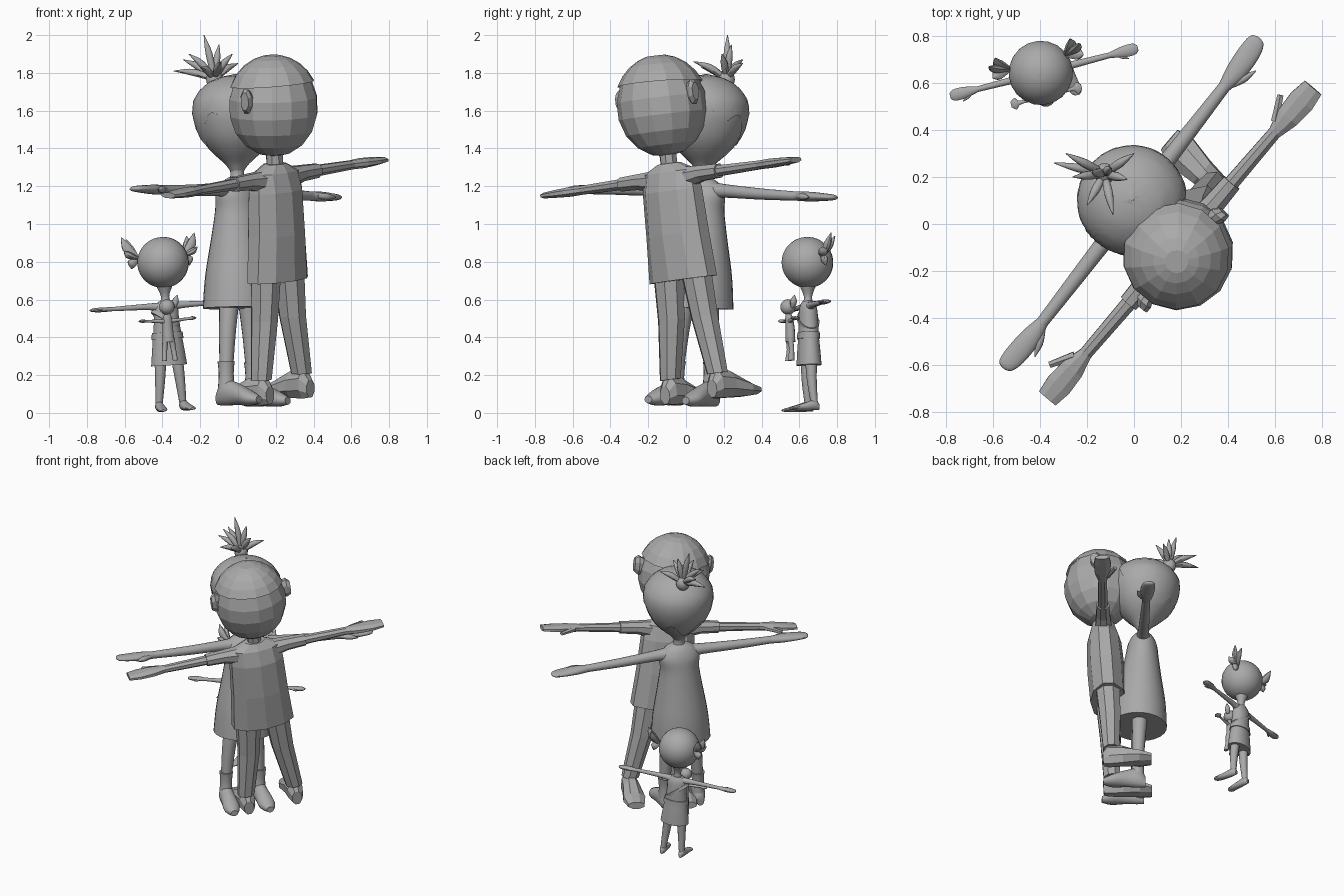
import bpy, math
from mathutils import Vector, Matrix

if "Cube" in bpy.data.objects:
    bpy.data.objects.remove(bpy.data.objects["Cube"])

grey = bpy.data.materials.new("plain_grey")
grey.diffuse_color = (0.4, 0.4, 0.4, 1)
grey.use_nodes = True
grey.node_tree.nodes["Principled BSDF"].inputs["Base Color"].default_value = grey.diffuse_color
X, Y, Z = Vector((1, 0, 0)), Vector((0, 1, 0)), Vector((0, 0, 1))


def frame(origin, turn, roll, pitch):
    """Standing frame of a figure: x is its side, -y its front."""
    R = math.radians
    return (Matrix.Translation(origin) @ Matrix.Rotation(R(turn), 4, 'Z')
            @ Matrix.Rotation(R(roll), 4, 'Y') @ Matrix.Rotation(R(pitch), 4, 'X'))


def make(name, verts, faces, M, smooth):
    me = bpy.data.meshes.new(name)
    me.from_pydata([M @ Vector(v) for v in verts], [], faces)
    me.materials.append(grey)
    ob = bpy.data.objects.new(name, me)
    bpy.context.collection.objects.link(ob)
    bpy.context.view_layer.objects.active = ob
    bpy.ops.object.select_all(action='DESELECT')
    ob.select_set(True)
    bpy.ops.object.mode_set(mode='EDIT')
    bpy.ops.mesh.select_all(action='SELECT')
    bpy.ops.mesh.normals_make_consistent(inside=False)
    bpy.ops.object.mode_set(mode='OBJECT')
    if smooth:
        bpy.ops.object.shade_smooth_by_angle(angle=math.radians(45))
    return ob


def spline(rings, k=4):
    """Smooth interpolation through the rings."""
    out = []
    for i in range(len(rings) - 1):
        p0, p1 = rings[max(i - 1, 0)], rings[i]
        p2, p3 = rings[i + 1], rings[min(i + 2, len(rings) - 1)]
        for j in range(k):
            t = j / k
            out.append([0.5 * (2 * b + (c - a) * t + (2 * a - 5 * b + 4 * c - d) * t * t
                               + (3 * b - a - 3 * c + d) * t ** 3)
                        for a, b, c, d in zip(p0, p1, p2, p3)])
    return out + [list(rings[-1])]


def loft(name, M, rings, axis=None, n=16, smooth=True):
    """Rings (x, y, z, r1, r2) skinned along one axis."""
    axis = (axis or Vector(rings[-1][:3]) - Vector(rings[0][:3])).normalized()
    s = axis.cross(Y if abs(axis.z) > 0.7 else Z).normalized()
    t = axis.cross(s)
    if smooth and len(rings) > 2:
        rings = spline(rings)
    verts, faces = [], []
    for r in rings:
        for i in range(n):
            a = (i + 0.5) * math.tau / n
            verts.append(Vector(r[:3]) + s * (math.cos(a) * max(r[3], .001))
                         + t * (math.sin(a) * max(r[4], .001)))
    for k in range(len(rings) - 1):
        for i in range(n):
            j = (i + 1) % n
            faces.append((k * n + i, k * n + j, k * n + n + j, k * n + n + i))
    faces += [tuple(range(n)), tuple(range(len(verts) - n, len(verts)))]
    return make(name, verts, faces, M, smooth)


def ball(name, M, c, r, rz, n=20, m=12, smooth=True):
    rings = [(c[0], c[1], c[2] - rz * math.cos(math.pi * k / m),
              r * math.sin(math.pi * k / m), r * math.sin(math.pi * k / m)) for k in range(m + 1)]
    loft(name, M, rings, Z, n, smooth)


def hair_shell(name, M, radius, low, top, n, m, smooth):
    """Thin cover on a head, from a lower edge low(angle) up to the crown."""
    verts, faces = [], []
    for k in range(m + 1):
        for i in range(n):
            a = (i + 0.5) * math.tau / n
            z = top - (top - low(a)) * (1 - k / m) ** 1.6
            r = radius(z)
            verts.append((r * math.cos(a), r * math.sin(a), z))
    for k in range(m):
        for i in range(n):
            j = (i + 1) % n
            faces.append((k * n + i, k * n + j, k * n + n + j, k * n + n + i))
    faces.append(tuple(range(m * n, m * n + n)))
    make(name, verts, faces, M, smooth)


def spike(name, M, a, b, r, bend=(0, 0, 0), flat=1.0, n=8):
    mid = (Vector(a) + Vector(b)) / 2 + Vector(bend)
    loft(name, M, [(*a, r * .6, r * .6 * flat), (*mid, r, r * flat), (*b, .002, .002)], n=n)


# ---------------- low-poly man, seen from behind ----------------
man = frame((0.225, 0.065, 0.055), math.degrees(math.atan2(-.76, -.65)), 6.2, -3.5)
lp = dict(n=8, smooth=False)
loft("man_shirt", man, [(0, 0, .655, .215, .12), (0, 0, .9, .195, .125), (0, 0, 1.13, .185, .115),
                        (0, 0, 1.23, .17, .085), (0, 0, 1.275, .07, .055)], Z, 10, False)
loft("man_neck", man, [(0, 0, 1.25, .047, .047), (0, 0, 1.36, .047, .047)], Z, 8, False)
ball("man_head", man, (0, 0, 1.58), .24, .267, 14, 9, False)
hair_shell("man_hair", man, lambda z: .25 * math.sqrt(max(0, 1 - ((z - 1.58) / .275) ** 2)) + .002,
           lambda a: 1.70 + .015 * math.sin(a), 1.85, 14, 4, False)
for s, side in ((-1, "right"), (1, "left")):
    loft(f"man_{side}_leg", man, [(s * .095, 0, .70, .085, .085), (s * .115, 0, .45, .075, .075),
                                  (s * .165, .01, .14, .058, .058)], Z, **lp)
    loft(f"man_{side}_shoe", man, [(s * .165, .07, .06, .035, .05), (s * .165, .03, .085, .055, .085),
                                   (s * .17, -.06, .075, .062, .075), (s * .175, -.17, .045, .08, .045),
                                   (s * .18, -.25, .03, .06, .025)], Y, **lp)
    loft(f"man_{side}_sleeve", man, [(s * .12, 0, 1.19, .06, .06), (s * .22, 0, 1.2, .05, .045),
                                     (s * .34, 0, 1.2, .045, .04)], X, **lp)
    loft(f"man_{side}_arm", man, [(s * .32, 0, 1.2, .035, .032), (s * .64, 0, 1.2, .03, .025)], X, **lp)
    loft(f"man_{side}_hand", man, [(s * .62, 0, 1.2, .03, .025), (s * .71, 0, 1.2, .055, .027),
                                   (s * .80, 0, 1.2, .062, .022), (s * .875, 0, 1.2, .05, .016)], X, **lp)
    loft(f"man_{side}_thumb", man, [(s * .66, -.03, 1.2, .02, .018), (s * .76, -.085, 1.19, .015, .012)],
         n=6, smooth=False)
    loft(f"man_{side}_ear", man, [(s * .20, .01, 1.63, .03, .05), (s * .245, .02, 1.635, .04, .07),
                                  (s * .27, .03, 1.635, .028, .05)], X, **lp)

# ---------------- smooth woman, facing the man ----------------
woman = frame((0.01, 0.035, 0.03), 52.3, 1.5, -2)
loft("woman_dress", woman, [(0, 0, .525, .2, .185), (0, 0, .7, .185, .17), (0, 0, .9, .152, .135),
                            (0, 0, 1.04, .132, .112), (0, 0, 1.13, .138, .098), (0, 0, 1.19, .1, .07),
                            (0, 0, 1.22, .045, .04)], Z, 24)
loft("woman_neck", woman, [(0, 0, 1.18, .06, .05), (0, 0, 1.23, .036, .036), (0, 0, 1.3, .045, .045)], Z)
head = [(1.25, .035), (1.29, .065), (1.35, .13), (1.41, .178), (1.48, .21), (1.56, .228), (1.63, .22),
        (1.69, .18), (1.735, .12), (1.755, .06), (1.762, .001)]
loft("woman_head", woman, [(0, 0, z, r, r) for z, r in head], Z, 24)


def head_radius(z):
    for (z0, r0), (z1, r1) in zip(head, head[1:]):
        if z <= z1:
            return r0 + (r1 - r0) * (z - z0) / (z1 - z0) + .008
    return .01


# hair: long at the back, lobes at the sides, high fringe in front
hair_shell("woman_hair", woman, head_radius,
           lambda a: 1.50 - .13 * math.sin(a) + .05 * math.cos(6 * a), 1.765, 48, 12, True)
for s, side in ((-1, "right"), (1, "left")):
    loft(f"woman_{side}_leg", woman, [(s * .075, 0, .6, .055, .055), (s * .1, 0, .4, .045, .045),
                                      (s * .115, 0, .18, .035, .035)], Z)
    loft(f"woman_{side}_boot_shaft", woman, [(s * .115, .0, .08, .045, .048), (s * .115, .0, .16, .04, .04),
                                             (s * .115, .0, .21, .042, .042), (s * .115, .0, .24, .046, .046)], Z)
    loft(f"woman_{side}_boot", woman, [(s * .115, .055, .045, .025, .035), (s * .115, .01, .075, .045, .07),
                                       (s * .118, -.07, .065, .05, .06), (s * .122, -.16, .042, .055, .042),
                                       (s * .125, -.225, .03, .025, .02)], Y)
    loft(f"woman_{side}_arm", woman, [(s * .08, 0, 1.15, .05, .045), (s * .16, 0, 1.15, .038, .036),
                                      (s * .4, 0, 1.14, .032, .03), (s * .66, 0, 1.135, .026, .024)], X)
    loft(f"woman_{side}_hand", woman, [(s * .63, 0, 1.135, .026, .024), (s * .72, 0, 1.135, .045, .026),
                                       (s * .82, .005, 1.135, .047, .02), (s * .875, .01, 1.135, .035, .014),
                                       (s * .89, .01, 1.135, .01, .004)], X)
    spike(f"woman_{side}_thumb", woman, (s * .66, -.025, 1.135), (s * .77, -.065, 1.13), .018)

# hair tuft tied on the crown
world = Matrix.Identity(4)
knot = (-.125, .215, 1.765)
ball("woman_hair_knot", world, knot, .045, .05, 12, 8)
tips = [(-.34, .26, 1.81), (-.29, .30, 1.87), (-.18, .22, 2.0), (-.10, .24, 1.95), (0, .30, 1.85),
        (-.03, .19, 1.90), (-.09, .04, 1.86), (-.20, .08, 1.83), (-.26, .2, 1.90)]
for i, tip in enumerate(tips):
    spike(f"woman_hair_spike_{i + 1}", world, knot, tip, .02, (0, 0, .015))

# ---------------- child ----------------
child = frame((-0.35, 0.655, 0.008), 14.4, -3.5, 0)
loft("child_skirt", child, [(0, 0, .245, .097, .065), (0, 0, .32, .088, .06), (0, 0, .4, .078, .053)], Z)
loft("child_belt", child, [(0, 0, .385, .086, .06), (0, 0, .42, .083, .058)], Z)
loft("child_top", child, [(0, 0, .39, .078, .053), (0, 0, .48, .068, .052), (0, 0, .55, .064, .045),
                          (0, 0, .585, .035, .03)], Z)
loft("child_strap", child, [(-.01, 0, .475, .09, .057), (.002, 0, .491, .09, .057)], Vector((.6, 0, .8)), 20)
loft("child_neck", child, [(0, 0, .56, .035, .03), (0, 0, .61, .022, .022), (0, 0, .67, .045, .045)], Z)
ball("child_head", child, (0, 0, .79), .137, .135)
for s, side in ((-1, "right"), (1, "left")):
    loft(f"child_{side}_leg", child, [(s * .045, 0, .28, .032, .032), (s * .055, 0, .16, .026, .026),
                                      (s * .066, .01, .03, .018, .018)], Z, 12)
    loft(f"child_{side}_shoe", child, [(s * .066, .035, .02, .012, .016), (s * .066, .01, .03, .022, .028),
                                       (s * .07, -.05, .02, .026, .02), (s * .078, -.11, .012, .026, .01),
                                       (s * .08, -.13, .01, .01, .005)], Y, 12)
    loft(f"child_{side}_arm", child, [(s * .03, 0, .55, .03, .03), (s * .09, 0, .56, .018, .018),
                                      (s * .31, 0, .56, .012, .011)], X, 12)
    loft(f"child_{side}_hand", child, [(s * .29, 0, .56, .012, .011), (s * .35, 0, .56, .025, .013),
                                       (s * .395, 0, .56, .025, .01), (s * .413, 0, .56, .012, .005)], X, 12)
    spike(f"child_{side}_thumb", child, (s * .32, -.01, .56), (s * .365, -.035, .557), .008)
    # pointed hair bunches
    for i, tip in enumerate([(.2, .08, .935), (.165, .11, .92), (.2, .03, .86), (.16, .06, .765)]):
        spike(f"child_{side}_bunch_{i + 1}", child, (s * .13, .05, .82), (s * tip[0], *tip[1:]), .026,
              (s * .012, 0, 0), .7)
    # doll limbs
    loft(f"doll_{side}_arm", child, [(-.02 + s * .015, -.1, .48, .012, .012),
                                     (-.02 + s * .11, -.1, .486, .008, .007),
                                     (-.02 + s * .135, -.1, .488, .026, .01),
                                     (-.02 + s * .155, -.1, .488, .012, .004)], X, 10)
    loft(f"doll_{side}_leg", child, [(-.02 + s * .016, -.1, .39, .017, .017), (-.02 + s * .024, -.095, .33, .014, .014),
                                     (-.02 + s * .03, -.1, .27, .013, .018)], Z, 10)

# ---------------- doll carried on the child's front ----------------
loft("doll_body", child, [(-.02, -.095, .37, .032, .026), (-.02, -.095, .44, .028, .024),
                          (-.02, -.1, .495, .024, .02), (-.02, -.105, .53, .012, .012)], Z, 12)
ball("doll_head", child, (-.02, -.105, .555), .041, .041, 14, 8)
spike("doll_hair", child, (.02, -.09, .55), (.045, -.085, .615), .018)
